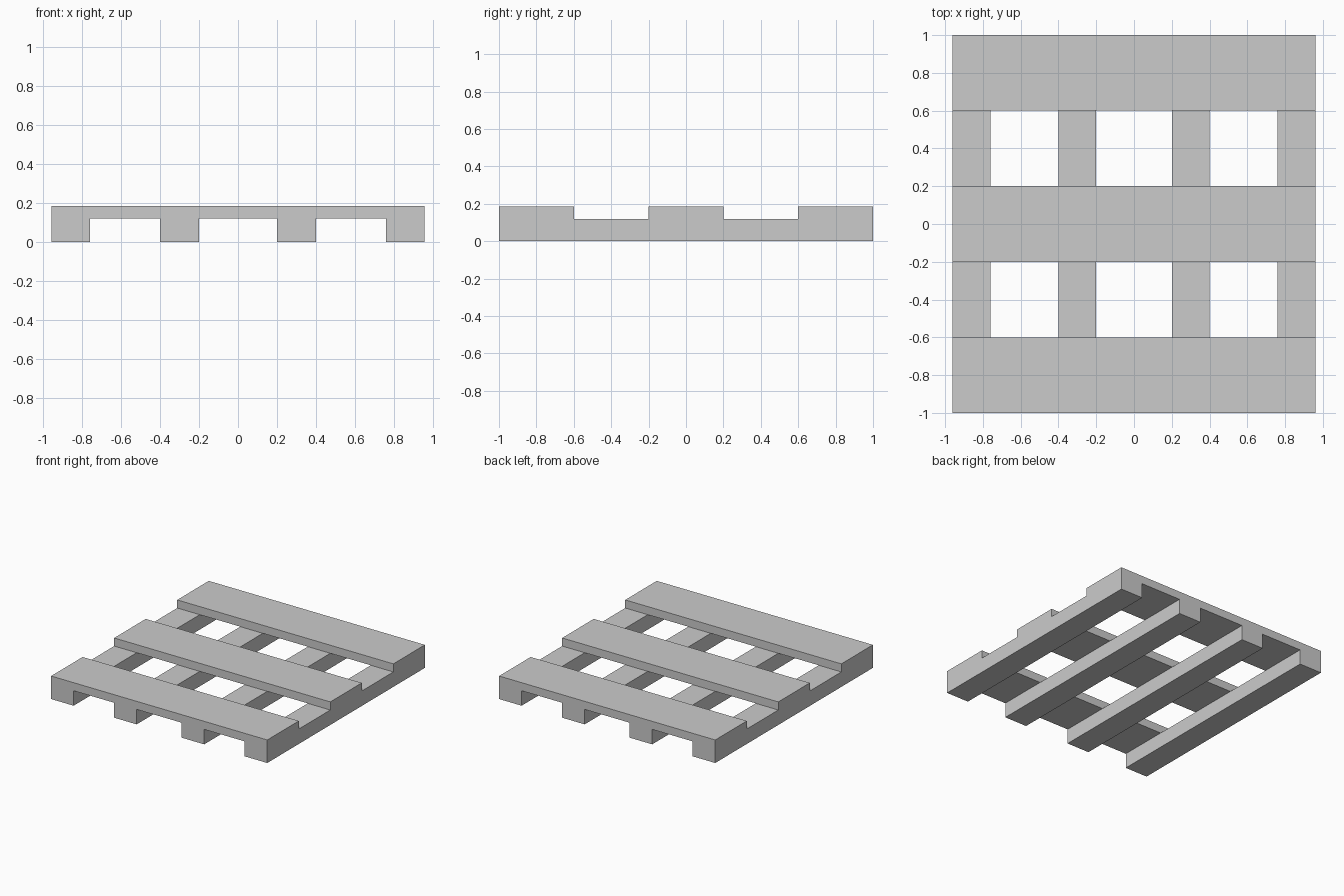
import bpy

if "Cube" in bpy.data.objects:
    bpy.data.objects.remove(bpy.data.objects["Cube"])

RUNNER_TOP = 0.12
DECK_TOP = 0.185


def box(name, x, y, z):
    """Axis-aligned box from (min, max) ranges."""
    bpy.ops.mesh.primitive_cube_add(size=1)
    ob = bpy.context.object
    ob.name = name
    ranges = (x, y, z)
    for v in ob.data.vertices:
        v.co = [r[0] if c < 0 else r[1] for c, r in zip(v.co, ranges)]
    return ob


# Four runners, front to back
for side, label in ((-1, "left"), (1, "right")):
    for part, inner, outer in (("inner", 0.20, 0.40), ("outer", 0.76, 0.96)):
        xs = sorted((side * inner, side * outer))
        box(f"{label}_{part}_runner", xs, (-1, 1), (0, RUNNER_TOP))

# Three wide deck boards resting across the runners
for label, yc in (("front", -0.8), ("middle", 0), ("back", 0.8)):
    box(f"{label}_deck_board", (-0.96, 0.96), (yc - 0.2, yc + 0.2),
        (RUNNER_TOP, DECK_TOP))
